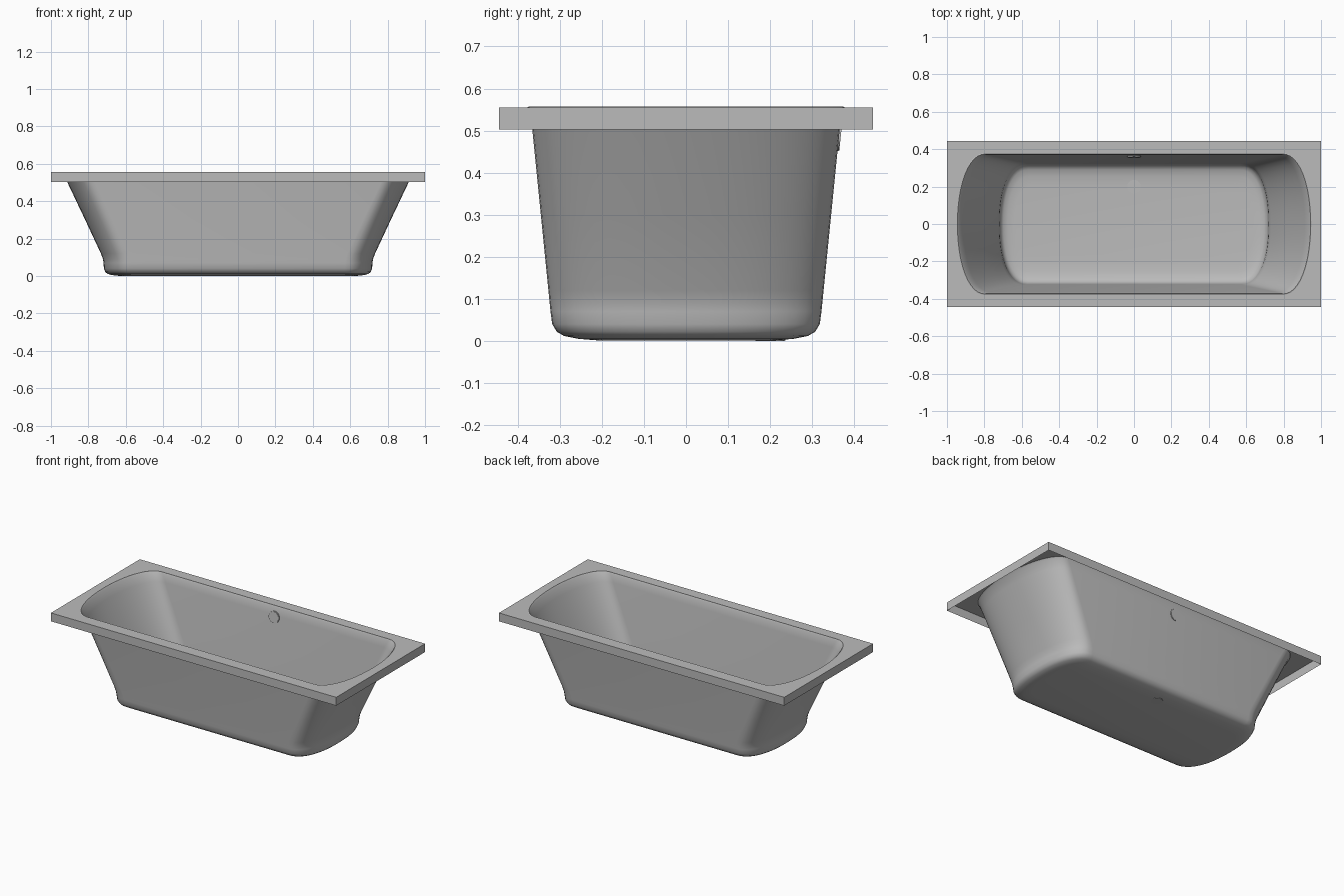
import bpy, bmesh, math
from mathutils import Matrix, Vector

cube = bpy.data.objects.get("Cube")
if cube:
    bpy.data.objects.remove(cube)

# One enamel colour for everything
enamel = bpy.data.materials.new("grey enamel")
enamel.use_nodes = True
grey = (0.5, 0.5, 0.5, 1)
enamel.diffuse_color = grey
enamel.node_tree.nodes["Principled BSDF"].inputs["Base Color"].default_value = grey


def finish(bm, name, angle=35):
    mesh = bpy.data.meshes.new(name)
    bm.to_mesh(mesh)
    bm.free()
    mesh.materials.append(enamel)
    ob = bpy.data.objects.new(name, mesh)
    bpy.context.collection.objects.link(ob)
    bpy.ops.object.select_all(action='DESELECT')
    ob.select_set(True)
    bpy.context.view_layer.objects.active = ob
    bpy.ops.object.shade_smooth_by_angle(angle=math.radians(angle))
    return ob


def outline(bm, z, straight, end, half, power, steps=24):
    """Closed plan loop: straight long sides with bowed ends."""
    verts = []
    for side in (1, -1):
        for i in range(steps + 1):
            a = math.pi * (i / steps - 0.5)
            c, s = max(math.cos(a), 0), math.sin(a)
            x = straight + (end - straight) * c ** (2 / power)
            y = half * math.copysign(abs(s) ** (2 / power), s)
            verts.append(bm.verts.new((side * x, side * y, z)))
    return verts


def skin(bm, a, b):
    n = len(a)
    for i in range(n):
        j = (i + 1) % n
        bm.faces.new((a[i], a[j], b[j], b[i]))


# Basin: height, straight half length, end x, half width, end squareness
sections = [
    (0.555, 0.800, 0.948, 0.378, 2.1),
    (0.557, 0.796, 0.944, 0.374, 2.1),
    (0.549, 0.790, 0.936, 0.370, 2.1),
    (0.500, 0.765, 0.912, 0.365, 2.1),
    (0.300, 0.670, 0.817, 0.345, 2.2),
    (0.120, 0.585, 0.733, 0.327, 2.3),
    (0.090, 0.575, 0.722, 0.324, 2.3),
    (0.070, 0.572, 0.719, 0.322, 2.3),
    (0.040, 0.570, 0.717, 0.318, 2.3),
    (0.022, 0.567, 0.710, 0.307, 2.3),
    (0.012, 0.562, 0.698, 0.290, 2.3),
    (0.005, 0.555, 0.675, 0.255, 2.3),
    (0.001, 0.540, 0.640, 0.205, 2.3),
]
bm = bmesh.new()
rings = [outline(bm, *s) for s in sections]
for upper, lower in zip(rings, rings[1:]):
    skin(bm, lower, upper)
bm.faces.new(rings[-1])
bmesh.ops.recalc_face_normals(bm, faces=bm.faces)
floor = max(bm.faces, key=lambda f: f.calc_area())
if floor.normal.z < 0:
    bmesh.ops.reverse_faces(bm, faces=bm.faces)
finish(bm, "basin")

# Rim: flat deck around the basin with a hollow skirt below
bm = bmesh.new()
hole = outline(bm, *sections[0])
corners = [(-1, -0.445), (1, -0.445), (1, 0.445), (-1, 0.445)]
top = [bm.verts.new((x, y, 0.555)) for x, y in corners]
low = [bm.verts.new((x, y, 0.502)) for x, y in corners]
edges = [bm.edges.new((loop[i - 1], loop[i]))
         for loop in (hole, top) for i in range(len(loop))]
bmesh.ops.triangle_fill(bm, edges=edges, use_beauty=True, normal=(0, 0, 1))
skin(bm, low, top)
bmesh.ops.recalc_face_normals(bm, faces=bm.faces)
deck = max(bm.faces, key=lambda f: abs(f.normal.z))
if deck.normal.z < 0:
    bmesh.ops.reverse_faces(bm, faces=bm.faces)
finish(bm, "rim")


# Drain and overflow: thin discs with softened edges
def disc(name, radius, depth, place, tilt):
    bm = bmesh.new()
    bmesh.ops.create_cone(bm, cap_ends=True, segments=32, radius1=radius,
                          radius2=radius, depth=depth,
                          matrix=Matrix.Translation(Vector(place)) @ Matrix.Rotation(tilt, 4, 'X'))
    rims = [e for e in bm.edges if any(len(f.verts) > 4 for f in e.link_faces)]
    bmesh.ops.bevel(bm, geom=rims, offset=depth * 0.2, segments=2, affect='EDGES')
    finish(bm, name)


disc("drain", 0.036, 0.008, (0, 0.2, 0.004), 0)
disc("overflow", 0.037, 0.012, (0, 0.362, 0.488), math.radians(84))
